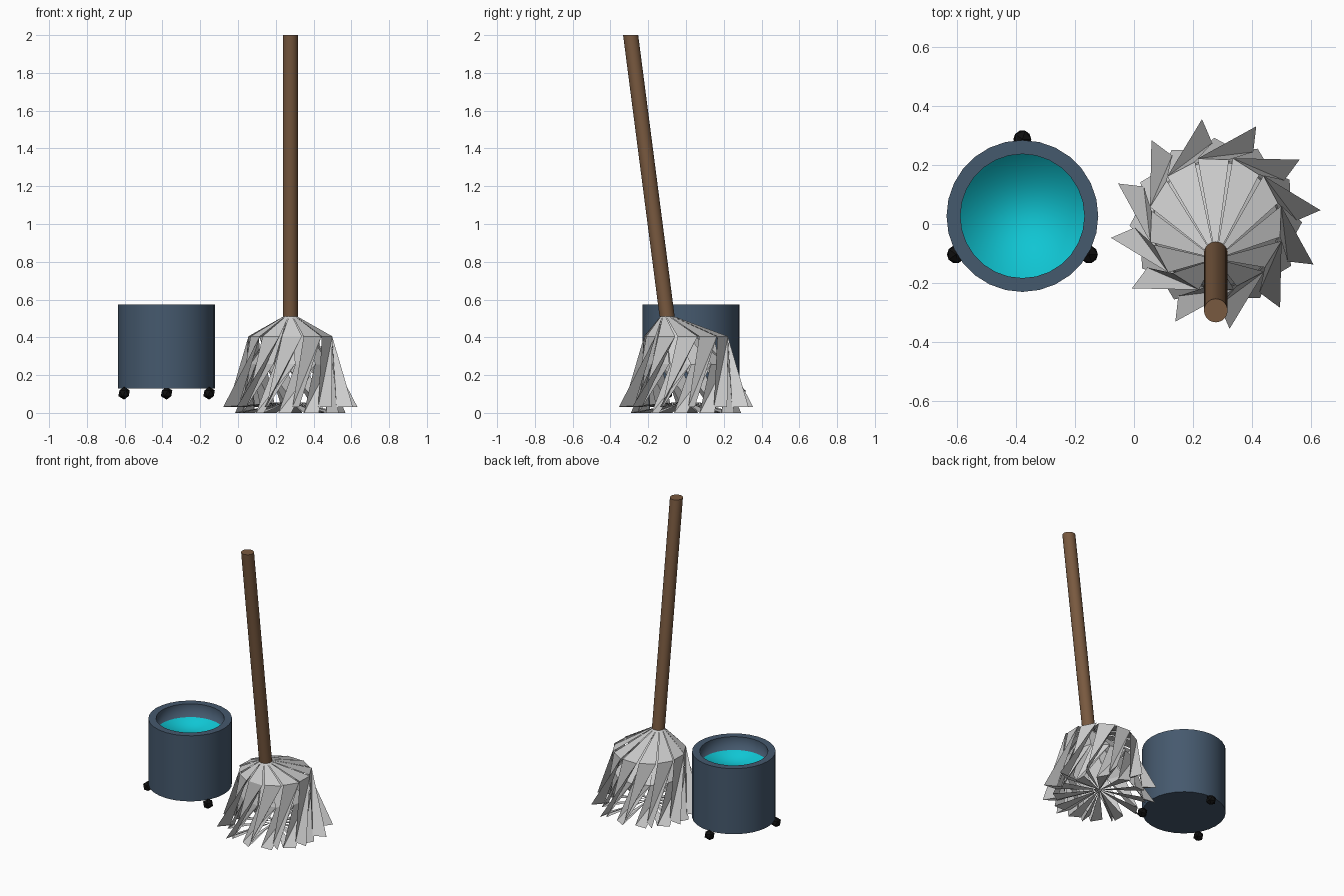
import bpy, bmesh
from math import sin, cos, radians, tau, pi

if "Cube" in bpy.data.objects:
    bpy.data.objects.remove(bpy.data.objects["Cube"])


def material(name, rgb):
    m = bpy.data.materials.new(name)
    m.diffuse_color = (*rgb, 1)
    m.use_nodes = True
    m.node_tree.nodes["Principled BSDF"].inputs["Base Color"].default_value = m.diffuse_color
    return m


def finish(bm, name, mats=()):
    me = bpy.data.meshes.new(name)
    bmesh.ops.recalc_face_normals(bm, faces=bm.faces)
    bm.to_mesh(me)
    bm.free()
    for m in mats:
        me.materials.append(m)
    ob = bpy.data.objects.new(name, me)
    bpy.context.collection.objects.link(ob)
    return ob


def ring(bm, x, y, z, r, n):
    return [bm.verts.new((x + r * cos(tau * i / n), y + r * sin(tau * i / n), z))
            for i in range(n)]


def loft(bm, rings):
    """Skin stacked rings and cap both ends; returns the last cap."""
    for a, b in zip(rings, rings[1:]):
        n = len(a)
        for i in range(n):
            j = (i + 1) % n
            bm.faces.new((a[i], a[j], b[j], b[i])).smooth = True
    bm.faces.new(rings[0])
    return bm.faces.new(rings[-1])


def sharpen(bm, angle=radians(40)):
    bm.normal_update()
    for e in bm.edges:
        if e.calc_face_angle(0) > angle:
            e.smooth = False


blue = material("bucket_blue", (0.06, 0.1, 0.155))
cyan = material("water", (0.005, 0.56, 0.65))
black = material("rubber", (0.005, 0.005, 0.005))
brown = material("wood", (0.19, 0.1, 0.05))

# Bucket: outer wall, rim, inner wall, and the water surface as its floor
BX, BY = -0.378, 0.027
bm = bmesh.new()
profile = [(0.257, 0.13), (0.257, 0.575), (0.21, 0.575), (0.21, 0.485)]
rings = [ring(bm, BX, BY, z, r, 28) for r, z in profile]
water = loft(bm, rings)
water.material_index = 1
bmesh.ops.recalc_face_normals(bm, faces=bm.faces)
sharpen(bm)
water.smooth = True
for e in water.edges:
    e.smooth = True
finish(bm, "bucket", (blue, cyan))

# Three casters
for k in range(3):
    a = pi / 2 + k * tau / 3
    bpy.ops.mesh.primitive_ico_sphere_add(
        subdivisions=1, radius=0.034,
        location=(BX + 0.26 * cos(a), BY + 0.26 * sin(a), 0.104))
    ob = bpy.context.object
    ob.name = f"caster_{k + 1}"
    ob.data.materials.append(black)

# Handle: sheared cylinder with level ends
MX = 0.277
bm = bmesh.new()
loft(bm, [ring(bm, MX, -0.1, 0.51, 0.04, 24), ring(bm, MX, -0.293, 2.0, 0.04, 24)])
bmesh.ops.recalc_face_normals(bm, faces=bm.faces)
sharpen(bm)
finish(bm, "handle", (brown,))


# Mop head: two layers of twisted strands, each folded back under to the centre
def polar(bm, r, deg, z, y=0.0):
    a = radians(deg)
    return bm.verts.new((MX + r * cos(a), y + r * sin(a), z))


def strand(bm, tip, mid, end):
    """mid and end are pairs of (radius, turn from the tip angle, height)."""
    top = [polar(bm, 0.035, tip + m[1], 0.512, -0.1) for m in mid]
    m = [polar(bm, r, tip + t, z) for r, t, z in mid]
    e = [polar(bm, r, tip + t, z) for r, t, z in end]
    c = bm.verts.new((MX, 0, 0.06))
    bm.faces.new((top[0], top[1], m[1], m[0]))
    bm.faces.new((m[0], m[1], e[1]))
    bm.faces.new((m[0], e[1], e[0]))
    bm.faces.new((e[0], e[1], c))


layers = {
    "mop_outer_strands": (7.5, [(0.23, 38, 0.405), (0.222, 11, 0.405)],
                          [(0.358, 0, 0.032), (0.275, -5, 0.032)]),
    "mop_inner_strands": (1.0, [(0.225, 36, 0.26), (0.215, 6, 0.255)],
                          [(0.292, 0, 0.0), (0.262, -15, 0.0)]),
}
for name, (start, mid, end) in layers.items():
    bm = bmesh.new()
    for k in range(12):
        strand(bm, start + 30 * k, mid, end)
    finish(bm, name)
